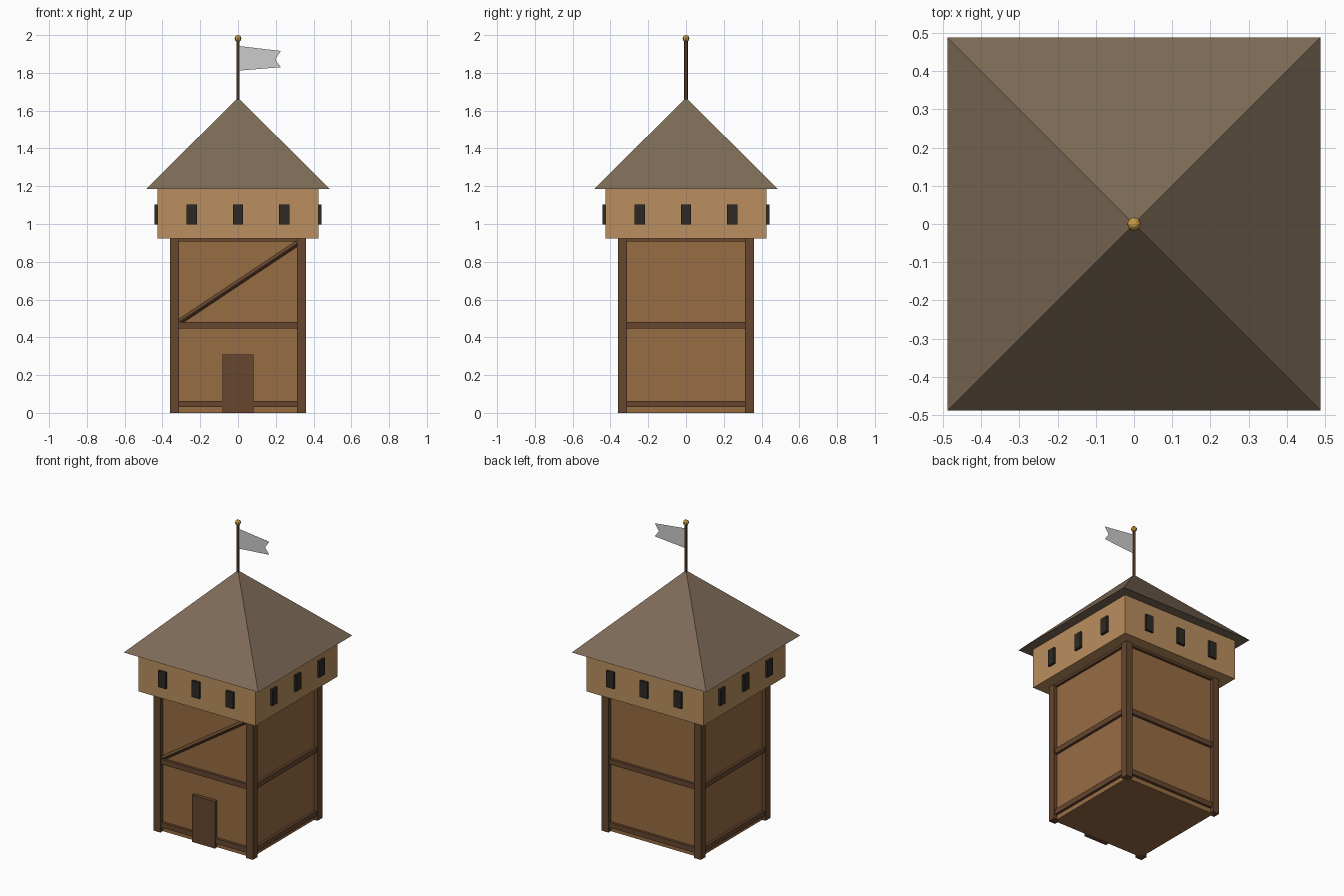
import bpy, bmesh, math
from mathutils import Matrix, Vector

if "Cube" in bpy.data.objects:
    bpy.data.objects.remove(bpy.data.objects["Cube"])


def material(name, rgb):
    m = bpy.data.materials.new(name)
    m.diffuse_color = (*rgb, 1)
    m.use_nodes = True
    m.node_tree.nodes["Principled BSDF"].inputs["Base Color"].default_value = m.diffuse_color
    return m


WALL = material("wall_wood", (0.31, 0.15, 0.055))
TIMBER = material("dark_timber", (0.133, 0.062, 0.028))
PLANK = material("pale_planks", (0.49, 0.275, 0.113))
SHINGLE = material("roof_shingle", (0.21, 0.147, 0.095))
DARK = material("window_dark", (0.027, 0.023, 0.017))
BRASS = material("brass", (0.6, 0.34, 0.05))


def finish(name, bm, mat=None):
    me = bpy.data.meshes.new(name)
    bm.to_mesh(me)
    bm.free()
    ob = bpy.data.objects.new(name, me)
    bpy.context.collection.objects.link(ob)
    if mat:
        me.materials.append(mat)
    return ob


def box(name, center, size, mat, rot=Matrix.Identity(4)):
    bm = bmesh.new()
    m = Matrix.Translation(center) @ rot @ Matrix.Diagonal((*size, 1))
    bmesh.ops.create_cube(bm, size=1, matrix=m)
    return finish(name, bm, mat)


def cone(name, sides, r1, r2, z0, z1, mat, turn=0):
    bm = bmesh.new()
    m = Matrix.Translation((0, 0, (z0 + z1) / 2)) @ Matrix.Rotation(turn, 4, 'Z')
    bmesh.ops.create_cone(bm, cap_ends=True, segments=sides, radius1=r1,
                          radius2=r2, depth=z1 - z0, matrix=m)
    return finish(name, bm, mat)


# Tower shaft and overhanging gallery
box("tower_body", (0, 0, 0.465), (0.67, 0.67, 0.93), WALL)
box("gallery", (0, 0, 1.053), (0.852, 0.852, 0.262), PLANK)

# Corner posts
for sx in (-1, 1):
    for sy in (-1, 1):
        box("corner_post", (sx * 0.336, sy * 0.336, 0.465), (0.048, 0.048, 0.93), TIMBER)

# Horizontal beams and gallery windows on each of the four sides
for k in range(4):
    turn = Matrix.Rotation(k * math.pi / 2, 4, 'Z')
    for z in (0.047, 0.463, 0.925):
        box("cross_beam", turn @ Vector((0, -0.336, z)), (0.64, 0.032, 0.034), TIMBER, turn)
    for x in (-0.245, 0, 0.245):
        box("window", turn @ Vector((x, -0.426, 1.051)), (0.055, 0.03, 0.107), DARK, turn)

# Diagonal brace on the front, turned on edge
a, b = Vector((-0.315, -0.337, 0.478)), Vector((0.315, -0.337, 0.898))
tilt = Matrix.Rotation(-math.atan2(b.z - a.z, b.x - a.x), 4, 'Y')
roll = Matrix.Rotation(math.radians(45), 4, 'X')
box("diagonal_brace", (a + b) / 2, ((b - a).length, 0.02, 0.02), TIMBER, tilt @ roll)

# Door
box("door", (0, -0.342, 0.154), (0.166, 0.034, 0.308), TIMBER)

# Pyramid roof
cone("roof", 4, 0.488 * math.sqrt(2), 0, 1.184, 1.668, SHINGLE, math.pi / 4)

# Flagpole with ball finial
cone("flagpole", 6, 0.01, 0.01, 1.62, 1.98, TIMBER)
bm = bmesh.new()
bmesh.ops.create_uvsphere(bm, u_segments=8, v_segments=6, radius=0.018,
                          matrix=Matrix.Translation((0, 0, 1.982)))
finish("finial", bm, BRASS)

# Swallow-tailed flag
bm = bmesh.new()
rows = [[(0.005, 1.942), (0.227, 1.916)], [(0.005, 1.877), (0.197, 1.871)],
        [(0.005, 1.812), (0.227, 1.830)]]
v = [[bm.verts.new((x, 0, z)) for x, z in r] for r in rows]
for i in range(2):
    bm.faces.new((v[i][0], v[i + 1][0], v[i + 1][1], v[i][1]))
finish("flag", bm)
